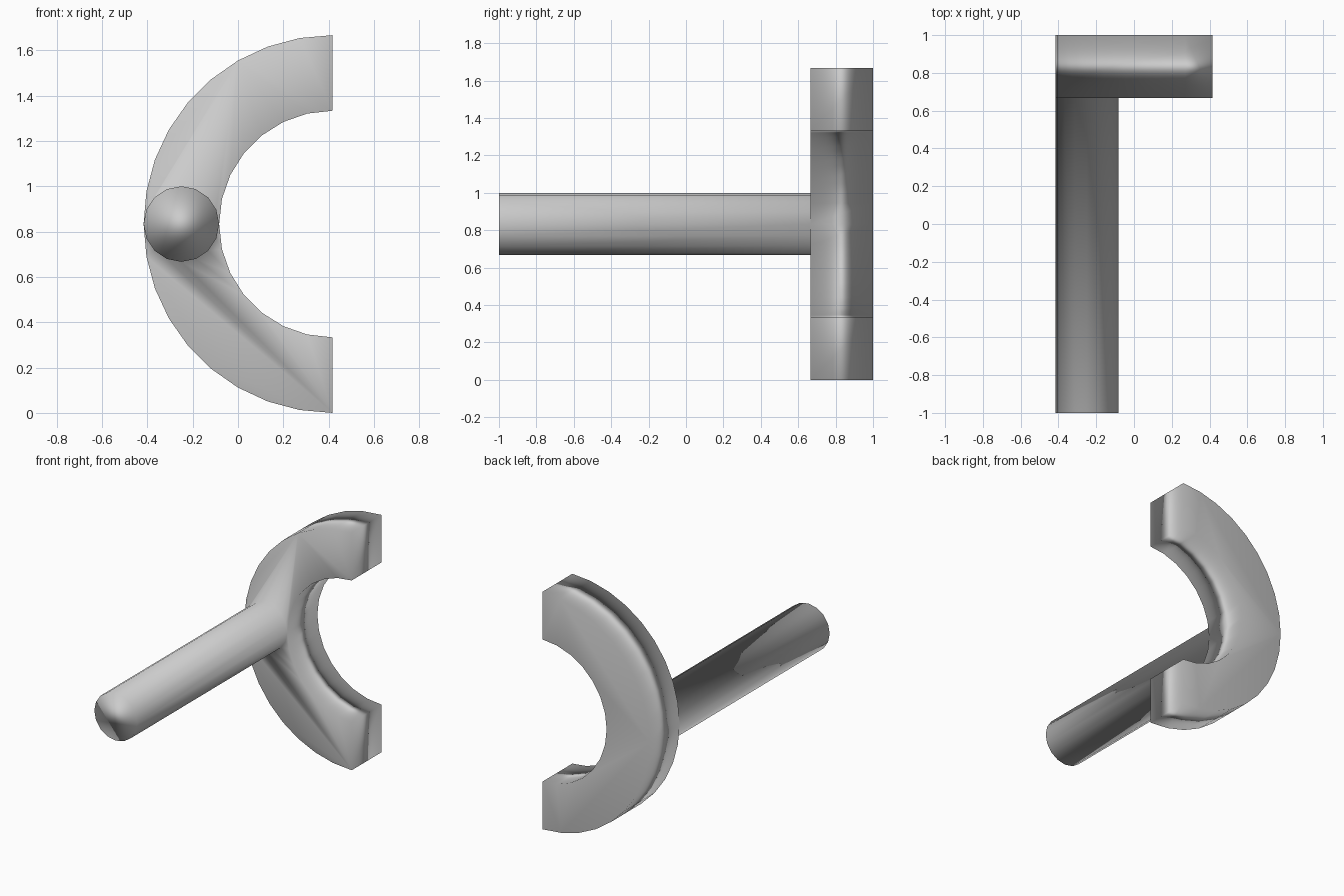
import bpy, bmesh
from math import pi, cos, sin

if "Cube" in bpy.data.objects:
    bpy.data.objects.remove(bpy.data.objects["Cube"])

MID_Z = 5 / 6
RING_X = 5 / 12
JOINT_Y = 2 / 3


def arc(cx, cz, r, start, end, steps):
    return [(cx + r * cos(start + (end - start) * i / steps),
             cz + r * sin(start + (end - start) * i / steps))
            for i in range(steps + 1)]


bm = bmesh.new()


def loop(outline, y):
    return [bm.verts.new((x, y, z)) for x, z in outline]


def walls(a, b):
    for i in range(len(a)):
        j = (i + 1) % len(a)
        bm.faces.new((a[i], a[j], b[j], b[i]))


# Half ring, open towards +x: side walls and back face
outer = arc(RING_X, MID_Z, 5 / 6, pi / 2, 3 * pi / 2, 18)
inner = arc(RING_X, MID_Z, 0.5, 3 * pi / 2, pi / 2, 14)
ring_front = loop(outer + inner, JOINT_Y)
ring_back = loop(outer + inner, 1.0)
walls(ring_front, ring_back)
bm.faces.new(ring_back)

# Round rod, touching the ring's outer and inner edges at mid height
circle = arc(-0.25, MID_Z, 1 / 6, 0, 2 * pi, 16)[:-1]
rod_front = loop(circle, -1.0)
rod_back = loop(circle, JOINT_Y)
for i, ring_index in ((0, 26), (8, 9)):
    bm.verts.remove(rod_back[i])
    rod_back[i] = ring_front[ring_index]
walls(rod_front, rod_back)
bm.faces.new(rod_front)

# Front of the ring: upper and lower halves around the rod
bm.faces.new(ring_front[:9] + rod_back[8::-1] + ring_front[27:])
bm.faces.new(ring_front[9:27] + rod_back[:8:-1])
bmesh.ops.recalc_face_normals(bm, faces=bm.faces)

mesh = bpy.data.meshes.new("ring_and_rod")
bm.to_mesh(mesh)
bm.free()
mesh.shade_smooth()
obj = bpy.data.objects.new("ring_and_rod", mesh)
bpy.context.collection.objects.link(obj)

# Smooth everywhere, with the large flat faces leading the shading
weighted = obj.modifiers.new("weighted_normals", 'WEIGHTED_NORMAL')
weighted.mode = 'FACE_AREA'
weighted.keep_sharp = False
